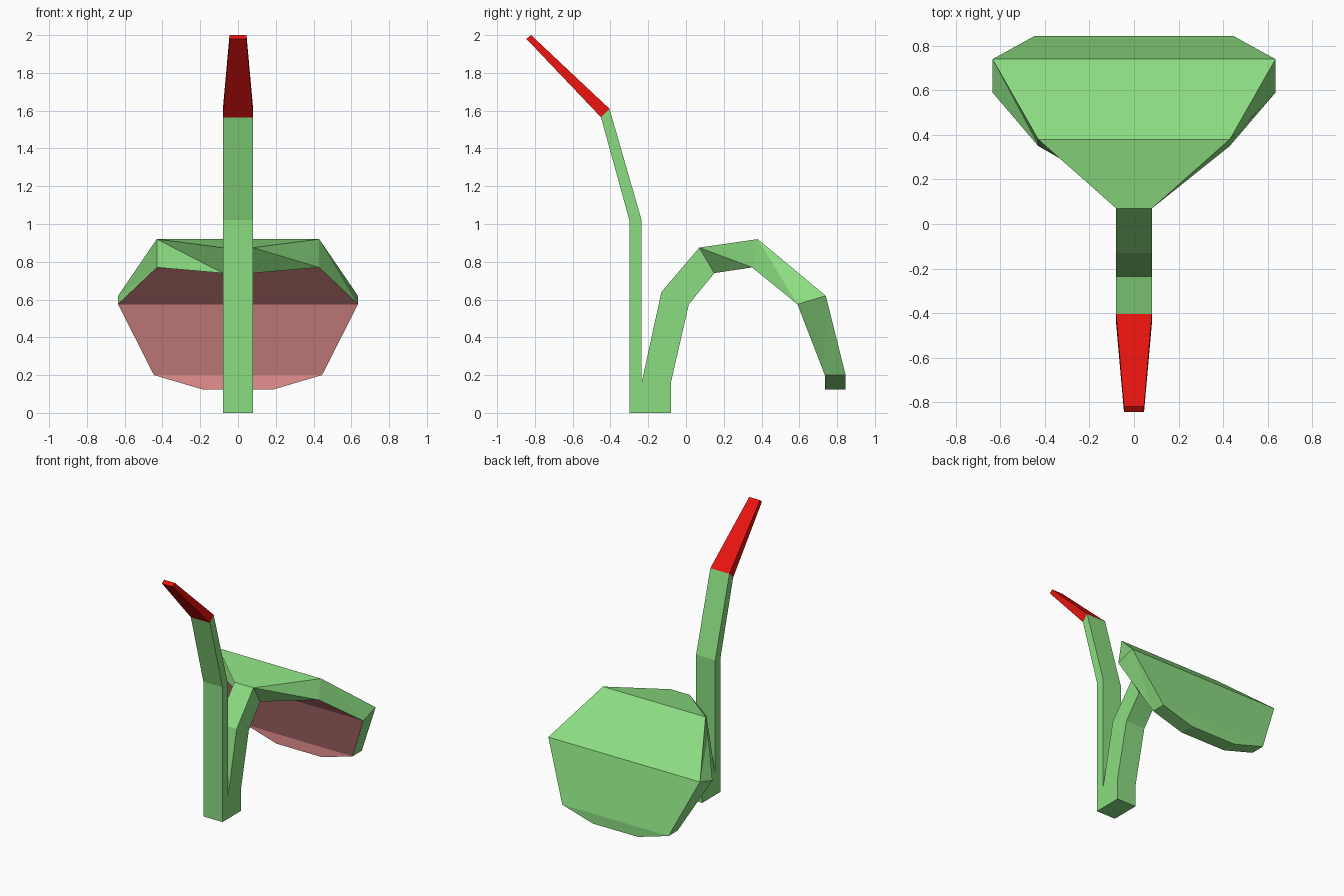
import bpy, bmesh

if "Cube" in bpy.data.objects:
    bpy.data.objects.remove(bpy.data.objects["Cube"])

def material(name, rgb):
    m = bpy.data.materials.new(name)
    m.diffuse_color = (*rgb, 1)
    m.use_nodes = True
    m.node_tree.nodes["Principled BSDF"].inputs["Base Color"].default_value = m.diffuse_color
    return m

green = material("leaf_green", (0.26, 0.72, 0.22))
red = material("tip_red", (0.8, 0.007, 0.005))
pink = material("underside_pink", (0.79, 0.28, 0.28))

def loft(name, stations, mats, cap_start=False, cap_end=False, inner_mat_from=None):
    """Skin rectangular rings: (outer y, outer z, inner y, inner z, half width)."""
    bm = bmesh.new()
    rings = []
    for oy, oz, iy, iz, w in stations:
        rings.append([bm.verts.new(p) for p in
                      ((-w, oy, oz), (w, oy, oz), (w, iy, iz), (-w, iy, iz))])
    for s, (a, b) in enumerate(zip(rings, rings[1:])):
        for k in range(4):
            n = (k + 1) % 4
            quad = [a[k], a[n], b[n], b[k]]
            if k % 2:   # side walls may be twisted, so split them
                faces = [bm.faces.new((quad[0], quad[1], quad[2])),
                         bm.faces.new((quad[0], quad[2], quad[3]))]
            else:
                faces = [bm.faces.new(quad)]
            if k == 2 and inner_mat_from is not None and s >= inner_mat_from:
                faces[0].material_index = 1
    if cap_start:
        bm.faces.new(rings[0][::-1])
    if cap_end:
        bm.faces.new(rings[-1])
    bmesh.ops.recalc_face_normals(bm, faces=bm.faces)
    # Orient outward: the first outer face must point away from the inner edge
    bm.normal_update()
    f = bm.faces[:][0]
    inner = (rings[0][2].co + rings[1][3].co) / 2
    if f.normal.dot(f.calc_center_median() - inner) < 0:
        bmesh.ops.reverse_faces(bm, faces=bm.faces)
    me = bpy.data.meshes.new(name)
    bm.to_mesh(me)
    bm.free()
    for m in mats:
        me.materials.append(m)
    ob = bpy.data.objects.new(name, me)
    bpy.context.collection.objects.link(ob)
    return ob

W = 0.08

# Shared foot of both stalks
loft("base", [(-0.30, 0, -0.08, 0, W), (-0.30, 0.16, -0.08, 0.16, W)],
     [green], cap_start=True)

# Upright stalk bending forward
loft("front_stalk", [(-0.30, 0.16, -0.235, 0.16, W),
                     (-0.30, 1.02, -0.235, 1.02, W),
                     (-0.45, 1.565, -0.405, 1.61, W)], [green])

# Tapered red tip
loft("stalk_tip", [(-0.45, 1.565, -0.405, 1.61, W),
                   (-0.845, 1.98, -0.82, 2.0, 0.045)], [red], cap_end=True)

# Arching leaf stem
loft("leaf_stem", [(-0.235, 0.16, -0.08, 0.16, W),
                   (-0.13, 0.64, 0.015, 0.575, W),
                   (0.07, 0.875, 0.15, 0.74, W)], [green])

# Broad drooping leaf with a pink underside
loft("leaf", [(0.07, 0.875, 0.15, 0.74, W),
              (0.38, 0.92, 0.35, 0.77, 0.43),
              (0.74, 0.62, 0.59, 0.575, 0.635),
              (0.845, 0.2, 0.735, 0.2, 0.445),
              (0.845, 0.125, 0.735, 0.125, 0.19)],
     [green, pink], cap_end=True, inner_mat_from=0)
